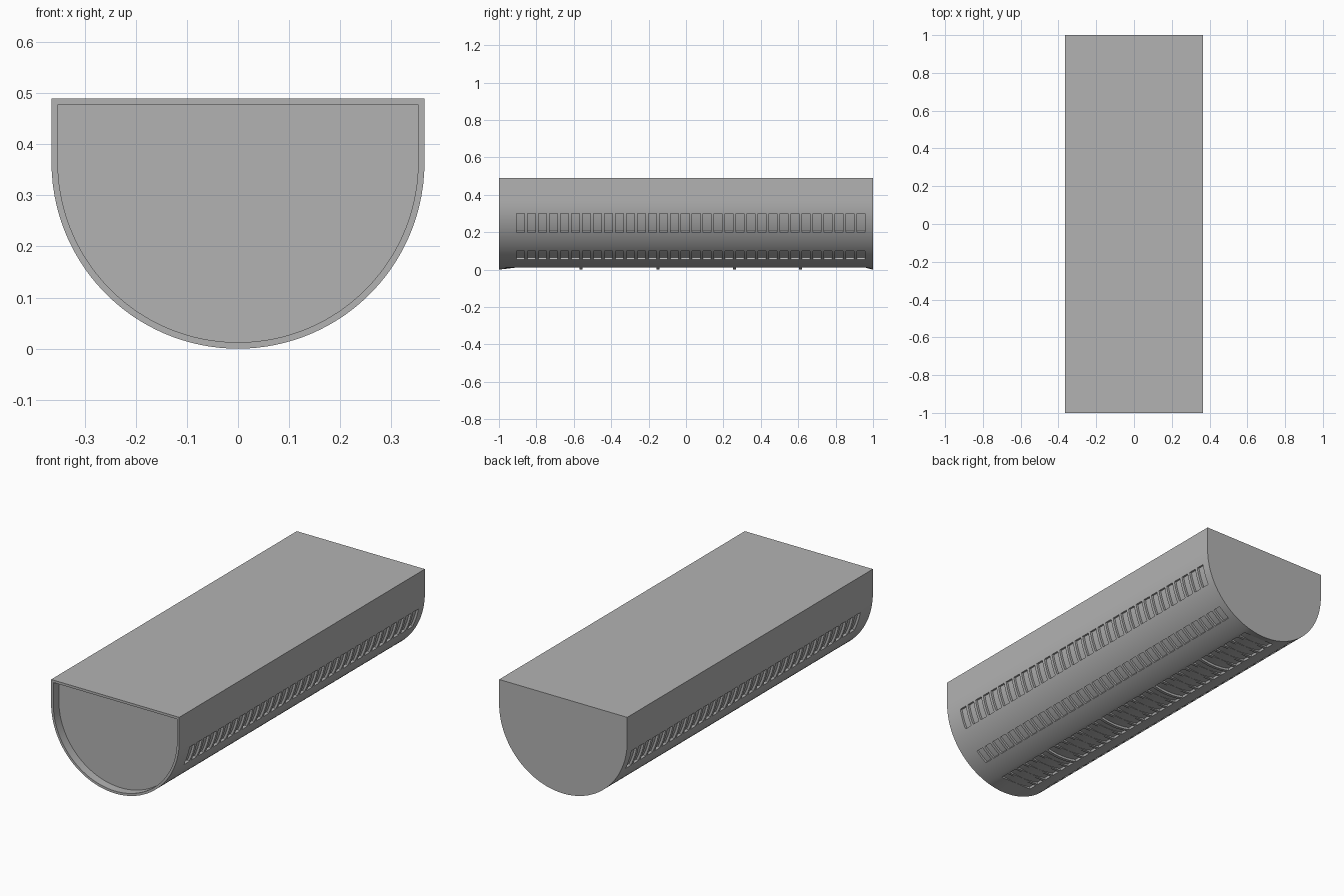
import bpy, bmesh
from math import cos, sin, radians, hypot

cube = bpy.data.objects.get("Cube")
if cube:
    bpy.data.objects.remove(cube)

R, TOP = 0.365, 0.49            # barrel radius (also its axis height) and lid height
DEPTH, RIM, RECESS = 0.012, 0.0125, 0.045
SLOTS, FIRST, PITCH, WIDTH = 32, -0.906, 0.0587, 0.043
ROWS = [(10.3, 26.9), (46.5, 58.0), (75.7, 104.3), (122.0, 133.5), (153.1, 169.7)]
FULL_RIBS = (5, 12, 19, 25)     # bottom ribs that keep the round surface

# Section angles: slot row limits with even steps between them
limits = [0] + [a for row in ROWS for a in row] + [180]
angles = []
for a, b in zip(limits, limits[1:]):
    n = max(2, round((b - a) / 3))
    angles += [a + (b - a) * i / n for i in range(n)]
angles.append(180)
section = [(R, TOP)] + [(R * cos(radians(a)), R - R * sin(radians(a))) for a in angles] + [(-R, TOP)]

# Stations along the length: both sides of every slot
stations = [-1.0]
for i in range(SLOTS):
    stations += [FIRST + i * PITCH, FIRST + i * PITCH + WIDTH]
stations.append(1.0)

# Outer skin, lid and end caps
bm = bmesh.new()
rings = [[bm.verts.new((x, y, z)) for x, z in section] for y in stations]
slot_faces = []
for j, (r0, r1) in enumerate(zip(rings, rings[1:])):
    for i in range(len(section) - 1):
        face = bm.faces.new((r0[i], r0[i + 1], r1[i + 1], r1[i]))
        if j % 2 and 0 < i < len(angles):
            mid = (angles[i - 1] + angles[i]) / 2
            if any(a < mid < b for a, b in ROWS):
                slot_faces.append(face)
bm.faces.new([r[0] for r in rings] + [r[-1] for r in reversed(rings)])
front = bm.faces.new(rings[0])
bm.faces.new(rings[-1])
bmesh.ops.recalc_face_normals(bm, faces=bm.faces)

# Sink the vent slots towards the barrel axis
sunk = bmesh.ops.extrude_face_region(bm, geom=slot_faces)["geom"]
bmesh.ops.delete(bm, geom=slot_faces, context="FACES_ONLY")
for v in (g for g in sunk if isinstance(g, bmesh.types.BMVert)):
    k = (R - DEPTH) / hypot(v.co.x, v.co.z - R)
    v.co.x *= k
    v.co.z = R + (v.co.z - R) * k

# Flatten the ribs between the bottom slots
low, high = ROWS[2]
flat_z = R - R * sin(radians(low))
for j in range(1, len(rings) - 1):
    if j == 1 or j == len(rings) - 2 or j // 2 - 1 not in FULL_RIBS:
        for i, a in enumerate(angles):
            if low < a < high:
                rings[j][i + 1].co.z = flat_z

# Recessed front panel inside a thin rim
bmesh.ops.inset_region(bm, faces=[front], thickness=RIM, use_even_offset=True)
panel = bmesh.ops.extrude_face_region(bm, geom=[front])["geom"]
bmesh.ops.delete(bm, geom=[front], context="FACES_ONLY")
bmesh.ops.translate(bm, vec=(0, RECESS, 0), verts=[g for g in panel if isinstance(g, bmesh.types.BMVert)])
bmesh.ops.recalc_face_normals(bm, faces=bm.faces)

mesh = bpy.data.meshes.new("vented_housing")
bm.to_mesh(mesh)
bm.free()
housing = bpy.data.objects.new("vented_housing", mesh)
bpy.context.collection.objects.link(housing)

# Plain grey finish
grey = bpy.data.materials.new("plain_grey")
grey.use_nodes = True
colour = (0.45, 0.45, 0.45, 1)
grey.diffuse_color = colour
grey.node_tree.nodes["Principled BSDF"].inputs["Base Color"].default_value = colour
mesh.materials.append(grey)

bpy.context.view_layer.objects.active = housing
housing.select_set(True)
bpy.ops.object.shade_smooth_by_angle(angle=radians(30))
